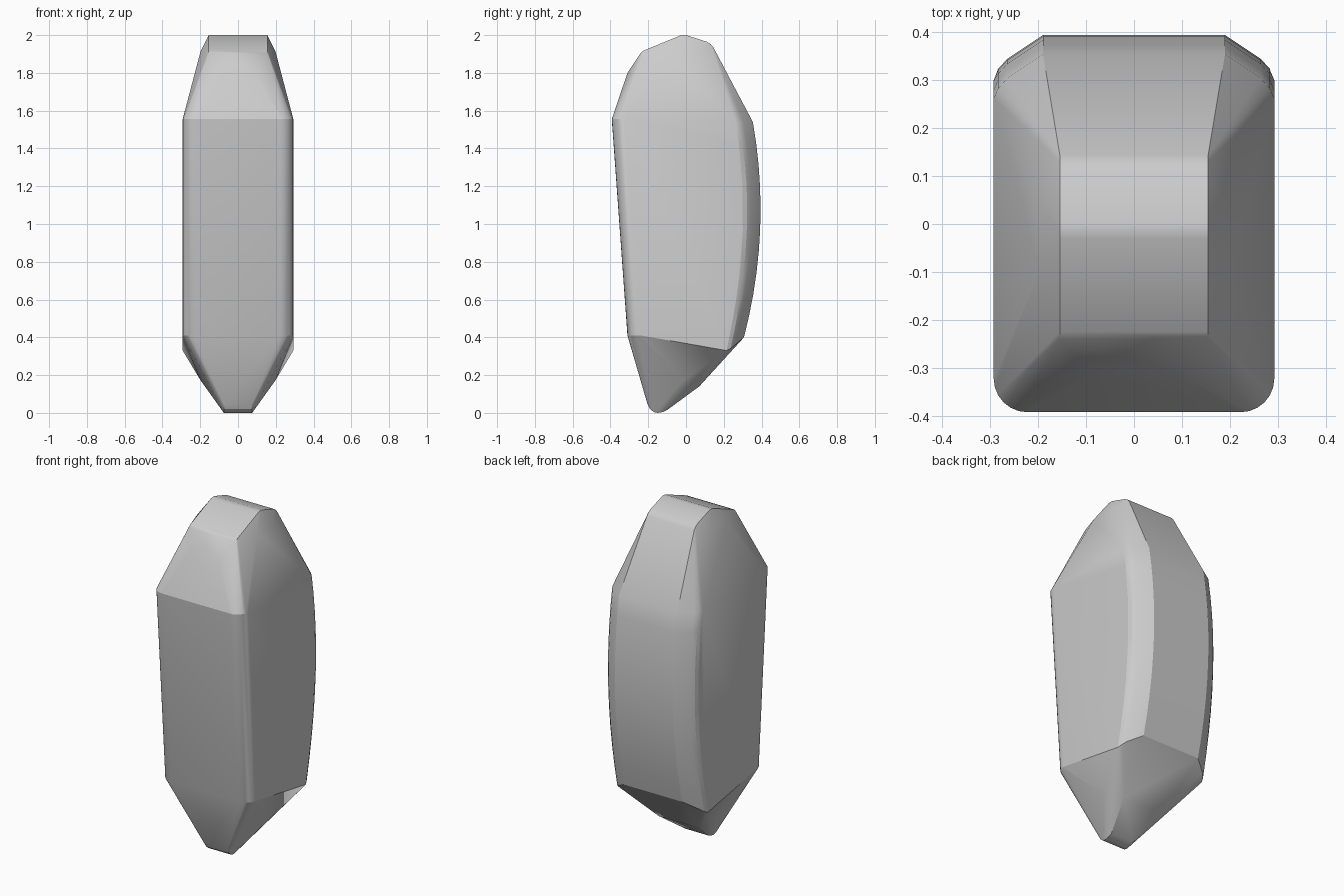
import bpy, bmesh
from math import sin, cos, pi, radians

if "Cube" in bpy.data.objects:
    bpy.data.objects.remove(bpy.data.objects["Cube"])

pts = []

def pair(x, y, z):
    """Add a point and its mirror image across x = 0."""
    pts.extend([(x, y, z), (-x, y, z)])

# Front face: tilted plane with rounded vertical corners
R = 0.07
for y, z in ((-0.31, 0.41), (-0.393, 1.555)):
    for i in range(7):
        a = i * pi / 12
        pair(0.293 - R + R * sin(a), y + R - R * cos(a), z)

# Bowed back with a softened chamfer on each corner
N = 10
for i in range(N + 1):
    t = i / N
    z = 0.40 + 1.14 * t
    bow = 4 * t * (1 - t)
    y = 0.307 + 0.047 * t + 0.062 * bow
    drop = 0.07 * (1 - t) ** 3          # the side edge dips lower at the base
    pair(0.19, y, z)
    pair(0.265, y - 0.05, z - drop * 0.6)
    pair(0.284, y - 0.071, z - drop * 0.85)
    pair(0.293, y - 0.092, z - drop)

# Crown: narrow rounded ridge running front to back
for y, z in ((-0.24, 1.905), (-0.225, 1.918), (-0.03, 1.998), (-0.015, 2.0),
             (0.0, 2.0), (0.11, 1.965), (0.13, 1.953), (0.145, 1.935)):
    pair(0.155, y, z)
pair(0.09, -0.31, 1.80)
for y in (-0.10, 0.05):
    pair(0.198, y, 1.915)

# Lower wedge and its small rounded tip
pair(0.20, -0.01, 0.175)
pair(0.13, 0.07, 0.14)
for y, z in ((-0.205, 0.05), (-0.19, 0.02), (-0.17, 0.004), (-0.15, 0.0),
             (-0.125, 0.004), (-0.10, 0.015)):
    pair(0.075, y, z)

# Wrap the points in one faceted shell
bm = bmesh.new()
for p in pts:
    bm.verts.new(p)
bmesh.ops.convex_hull(bm, input=bm.verts[:])
bmesh.ops.delete(bm, geom=[v for v in bm.verts if not v.link_faces], context='VERTS')
bmesh.ops.dissolve_limit(bm, angle_limit=radians(1), verts=bm.verts[:], edges=bm.edges[:])
bmesh.ops.recalc_face_normals(bm, faces=bm.faces[:])
mesh = bpy.data.meshes.new("faceted_body")
bm.to_mesh(mesh)
bm.free()
body = bpy.data.objects.new("faceted_body", mesh)
bpy.context.collection.objects.link(body)

# Smooth the rounded corners, keep the main facets crisp
bpy.context.view_layer.objects.active = body
body.select_set(True)
bpy.ops.object.shade_smooth_by_angle(angle=radians(20))
